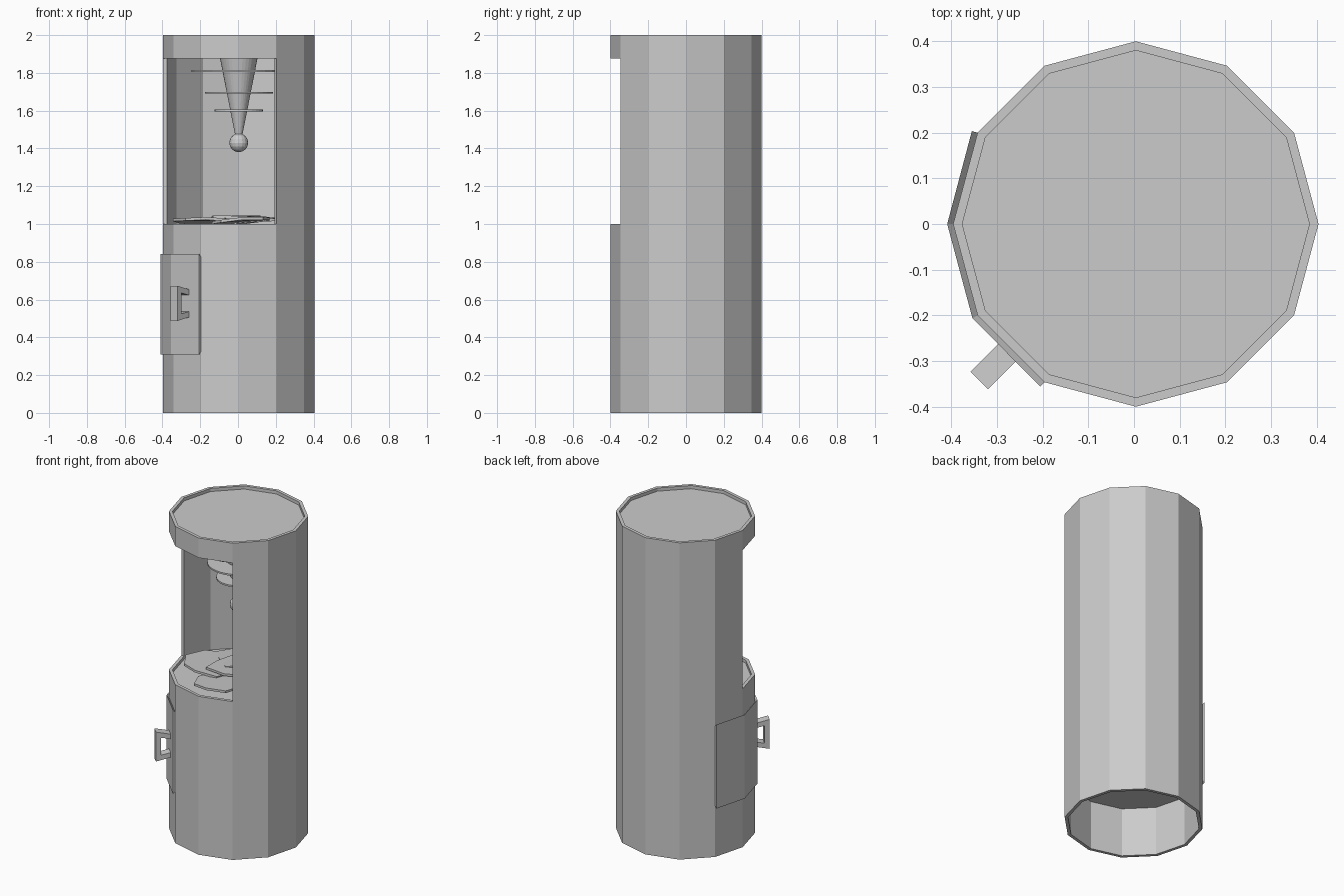
import bpy, bmesh, math, random
from mathutils import Vector, Matrix

if "Cube" in bpy.data.objects:
    bpy.data.objects.remove(bpy.data.objects["Cube"])

random.seed(4)
CX, N, R_OUT, R_IN = 0.004, 12, 0.40, 0.38


def pt(r, deg, z=0.0):
    a = math.radians(deg)
    return Vector((CX + r * math.cos(a), r * math.sin(a), z))


def finish(name, bm):
    bmesh.ops.remove_doubles(bm, verts=bm.verts, dist=1e-5)
    bmesh.ops.recalc_face_normals(bm, faces=bm.faces)
    me = bpy.data.meshes.new(name)
    bm.to_mesh(me)
    bm.free()
    ob = bpy.data.objects.new(name, me)
    bpy.context.collection.objects.link(ob)
    return ob


def loft(name, loop_a, loop_b):
    """Closed solid between two matching outlines."""
    bm = bmesh.new()
    a = [bm.verts.new(p) for p in loop_a]
    b = [bm.verts.new(p) for p in loop_b]
    bm.faces.new(a)
    bm.faces.new(b[::-1])
    for i in range(len(a)):
        j = (i + 1) % len(a)
        bm.faces.new((a[i], a[j], b[j], b[i]))
    return finish(name, bm)


def ring(r, z, n=N):
    return [pt(r, 360 * i / n, z) for i in range(n)]


# Twelve-sided outer shell with a four-facet window
levels = [0, 1.0, 1.875, 2.0]
solid = lambda lv, i: 0 <= lv < 3 and not (lv == 1 and 6 <= i % N <= 9)
bm = bmesh.new()


def quad(*pts):
    bm.faces.new([bm.verts.new(p) for p in pts])


for lv in range(3):
    z0, z1 = levels[lv], levels[lv + 1]
    for i in range(N):
        if not solid(lv, i):
            continue
        a0, a1 = 30 * i, 30 * i + 30
        for r in (R_OUT, R_IN):
            quad(pt(r, a0, z0), pt(r, a1, z0), pt(r, a1, z1), pt(r, a0, z1))
        for nb, z in ((lv - 1, z0), (lv + 1, z1)):
            if not solid(nb, i):
                quad(pt(R_OUT, a0, z), pt(R_OUT, a1, z), pt(R_IN, a1, z), pt(R_IN, a0, z))
        for nb, a in ((i - 1, a0), (i + 1, a1)):
            if not solid(lv, nb):
                quad(pt(R_OUT, a, z0), pt(R_OUT, a, z1), pt(R_IN, a, z1), pt(R_IN, a, z0))
finish("outer_shell", bm)

# Horizontal plates: roof, chamber floor, lower compartment floor
for name, z in (("roof_plate", 1.98), ("chamber_floor", 0.98), ("lower_plate", 0.32)):
    loft(name, ring(R_IN, z - 0.01), ring(R_IN, z))

# Wrap-around door panel over three facets
T = 0.013
inner = [pt(R_OUT, a) for a in (150, 180, 210, 240)]
shift = lambda p, deg: p + T * Vector((math.cos(math.radians(deg)), math.sin(math.radians(deg)), 0))
outer = [shift(inner[0], 165), pt(R_OUT + T, 180), pt(R_OUT + T, 210), shift(inner[3], 225)]
bm = bmesh.new()
rows = []
for path, z in ((inner, 0.325), (outer, 0.31), (outer, 0.84), (inner, 0.825)):
    rows.append([bm.verts.new((p.x, p.y, z)) for p in path])
for k in range(4):
    a, b = rows[k], rows[(k + 1) % 4]
    for i in range(3):
        bm.faces.new((a[i], a[i + 1], b[i + 1], b[i]))
for e in (0, 3):
    bm.faces.new([r[e] for r in rows])
finish("door_panel", bm)

# C-shaped door handle facing out from the front-left facet
prof = [(0.385, 0.51), (0.485, 0.487), (0.485, 0.673), (0.385, 0.65),
        (0.385, 0.62), (0.455, 0.635), (0.455, 0.525), (0.385, 0.54)]
tangent = Vector((math.sin(math.radians(225)), -math.cos(math.radians(225)), 0))
loft("door_handle", [pt(r, 225, z) + tangent * 0.027 for r, z in prof],
     [pt(r, 225, z) - tangent * 0.027 for r, z in prof])

# Hanging emitter: cone, three thin discs and a ball
loft("emitter_cone", ring(0.017, 1.46, 32), ring(0.118, 1.972, 32))
for i, (r, z) in enumerate(((0.25, 1.81), (0.18, 1.695), (0.128, 1.6))):
    loft(f"emitter_disc_{i + 1}", ring(r, z - 0.005, 32), ring(r, z + 0.005, 32))
bm = bmesh.new()
bmesh.ops.create_uvsphere(bm, u_segments=16, v_segments=8, radius=0.05,
                          matrix=Matrix.Translation((CX, 0, 1.43)))
finish("emitter_ball", bm)

# Low heap of thin broken slabs on the chamber floor
slabs = [(-0.17, -0.03, 0.19), (0.02, -0.2, 0.17), (0.14, -0.04, 0.19),
         (-0.05, 0.14, 0.19), (0.14, 0.14, 0.16), (0.0, 0.0, 0.17)]
for k, (x, y, r) in enumerate(slabs):
    n = 8
    sx, sy = random.uniform(-0.09, 0.09), random.uniform(-0.09, 0.09)
    low = []
    for i in range(n):
        a = 2 * math.pi * i / n
        q = r * random.uniform(0.75, 1.1)
        p = Vector((x + q * math.cos(a), y + q * math.sin(a)))
        if p.length > 0.345:
            p *= 0.345 / p.length
        z = 1.008 + 0.003 * k + sx * (p.x - x) + sy * (p.y - y) + random.uniform(-0.004, 0.004)
        low.append(Vector((p.x, p.y, min(max(z, 0.985), 1.035))))
    loft(f"broken_slab_{k + 1}", low, [p + Vector((0, 0, 0.014)) for p in low])
